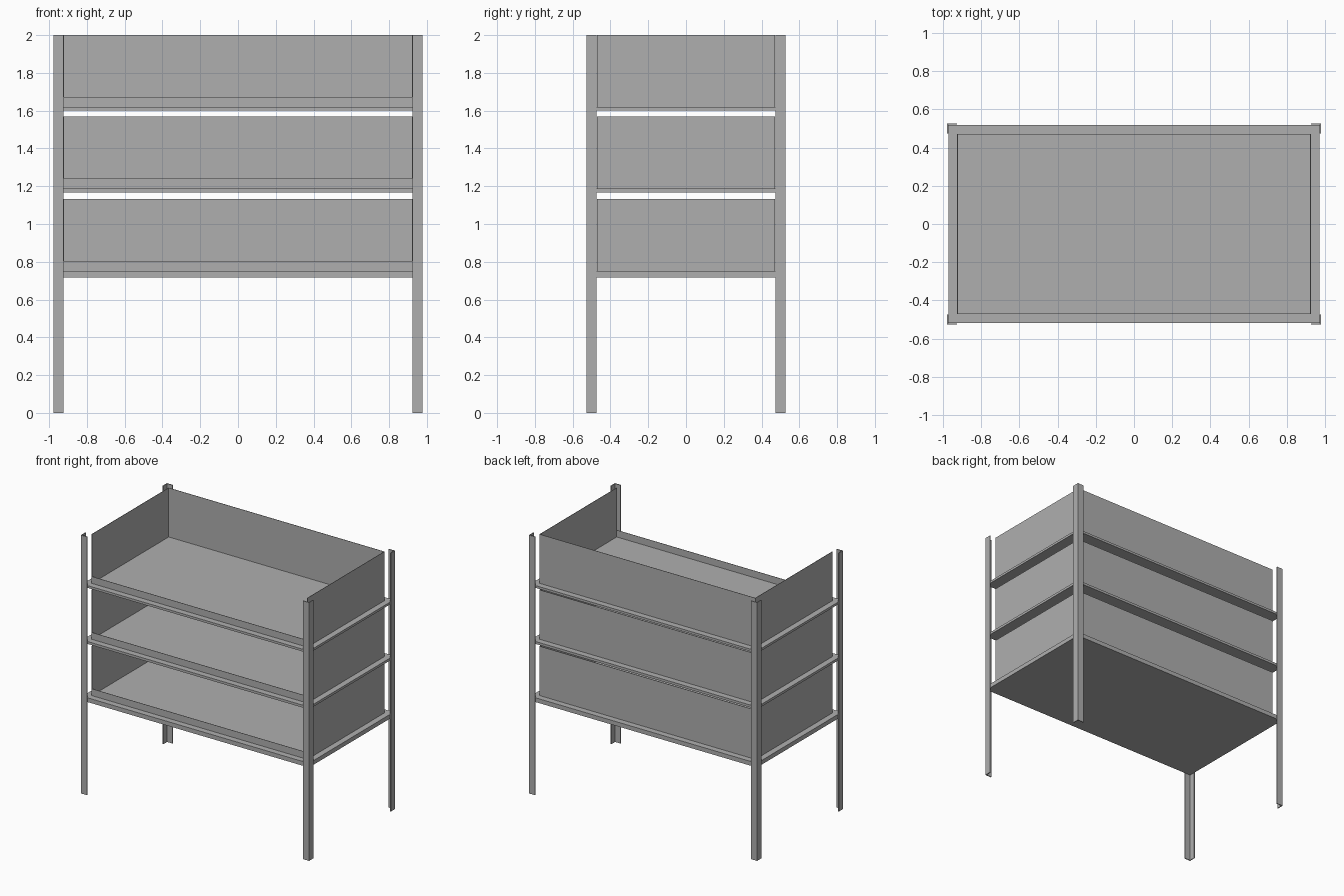
import bpy
import bmesh

if "Cube" in bpy.data.objects:
    bpy.data.objects.remove(bpy.data.objects["Cube"], do_unlink=True)

# Single painted-steel grey
steel = bpy.data.materials.new("grey steel")
steel.use_nodes = True
steel.diffuse_color = (0.43, 0.43, 0.43, 1)
steel.node_tree.nodes["Principled BSDF"].inputs["Base Color"].default_value = (0.43, 0.43, 0.43, 1)


def finish(name, bm):
    bmesh.ops.recalc_face_normals(bm, faces=bm.faces)
    mesh = bpy.data.meshes.new(name)
    bm.to_mesh(mesh)
    bm.free()
    mesh.materials.append(steel)
    obj = bpy.data.objects.new(name, mesh)
    bpy.context.collection.objects.link(obj)
    return obj


def prism(name, outline, z0, z1):
    """Extrude an xy outline from z0 up to z1."""
    bm = bmesh.new()
    face = bm.faces.new([bm.verts.new((x, y, z0)) for x, y in outline])
    top = bmesh.ops.extrude_face_region(bm, geom=[face])["geom"]
    verts = [v for v in top if isinstance(v, bmesh.types.BMVert)]
    bmesh.ops.translate(bm, verts=verts, vec=(0, 0, z1 - z0))
    return finish(name, bm)


def box(name, x0, x1, y0, y1, z0, z1):
    return prism(name, [(x0, y0), (x1, y0), (x1, y1), (x0, y1)], z0, z1)


LEG_X, LEG_Y = 0.978, 0.527      # outer corner of the angle-iron legs
FLANGE, GAUGE = 0.053, 0.007     # leg flange width and thickness
WALL_X, WALL_Y = 0.925, 0.472    # panel planes
SHEET = 0.003                    # panel thickness

# Four L-section legs
angle = [(0, 0), (FLANGE, 0), (FLANGE, GAUGE), (GAUGE, GAUGE), (GAUGE, FLANGE), (0, FLANGE)]
for sx, side in ((-1, "right"), (1, "left")):
    for sy, end in ((-1, "front"), (1, "back")):
        outline = [(sx * (LEG_X - a), sy * (LEG_Y - b)) for a, b in angle]
        prism(f"leg_{end}_{side}", outline, 0, 2)

# Three trays: bottom of deck, top of deck
decks = {"lower": (0.718, 0.751), "middle": (1.168, 1.187), "upper": (1.602, 1.62)}
for level, (z0, z1) in decks.items():
    wall_top = min(z1 + 0.382, 2.0)
    box(f"{level}_deck", -0.971, 0.971, -0.519, 0.519, z0, z1)
    box(f"{level}_back_panel", -WALL_X, WALL_X, WALL_Y - SHEET, WALL_Y, z1, wall_top)
    box(f"{level}_front_lip", -WALL_X, WALL_X, -WALL_Y, -WALL_Y + SHEET, z1, z1 + 0.053)
    for sx, side in ((-1, "right"), (1, "left")):
        x0, x1 = sorted((sx * WALL_X, sx * (WALL_X - SHEET)))
        box(f"{level}_{side}_panel", x0, x1, -WALL_Y, WALL_Y, z1, wall_top)
